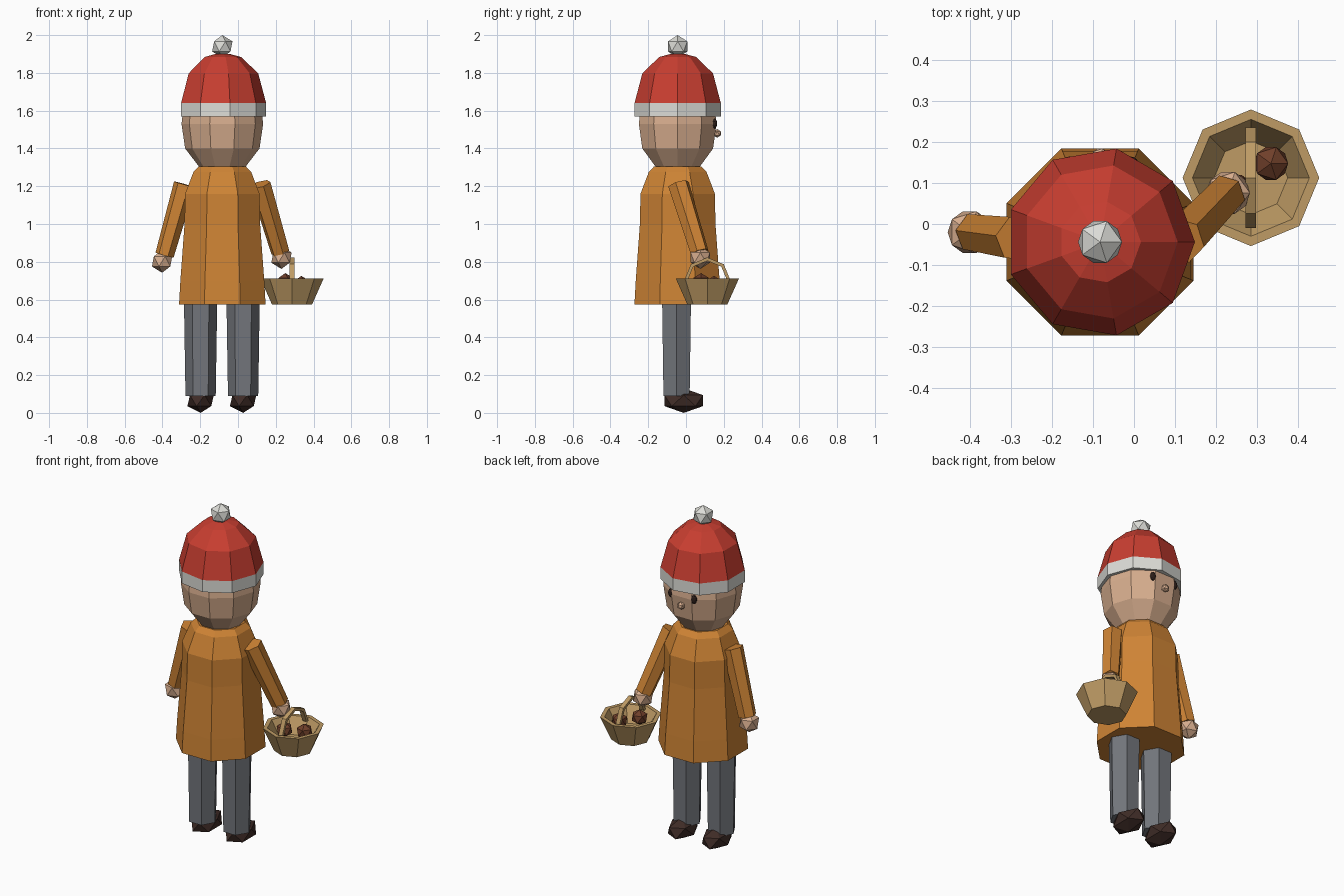
import bpy, bmesh, math
from mathutils import Vector, Matrix

if "Cube" in bpy.data.objects:
    bpy.data.objects.remove(bpy.data.objects["Cube"])

CX, CY = -0.083, -0.044   # body axis


def material(name, rgb):
    m = bpy.data.materials.new(name)
    m.diffuse_color = (*rgb, 1)
    m.use_nodes = True
    m.node_tree.nodes["Principled BSDF"].inputs["Base Color"].default_value = m.diffuse_color
    return m


COAT = material("orange coat", (0.62, 0.23, 0.035))
RED = material("red wool", (0.58, 0.048, 0.03))
WHITE = material("off white wool", (0.72, 0.72, 0.68))
SKIN = material("skin", (0.68, 0.42, 0.27))
GREY = material("grey trousers", (0.17, 0.18, 0.2))
SHOE = material("dark brown shoe", (0.05, 0.025, 0.02))
EYE = material("near black eye", (0.025, 0.013, 0.01))
STRAW = material("straw", (0.52, 0.33, 0.13))
NUT = material("chestnut brown", (0.16, 0.05, 0.023))


def finish(bm, name, mats):
    bmesh.ops.recalc_face_normals(bm, faces=bm.faces)
    me = bpy.data.meshes.new(name)
    bm.to_mesh(me)
    bm.free()
    for m in mats:
        me.materials.append(m)
    ob = bpy.data.objects.new(name, me)
    bpy.context.collection.objects.link(ob)
    return ob


def lathe(name, profile, sides, centre, mats, turn=0.0, band=None):
    """Revolve (radius, z) points; ends are capped. band picks a material by row."""
    bm = bmesh.new()
    rings = []
    for r, z in profile:
        rings.append([bm.verts.new((centre[0] + r * math.cos(turn + math.tau * i / sides),
                                    centre[1] + r * math.sin(turn + math.tau * i / sides), z))
                      for i in range(sides)])
    for k in range(len(rings) - 1):
        a, b = rings[k], rings[k + 1]
        for i in range(sides):
            j = (i + 1) % sides
            f = bm.faces.new((a[i], a[j], b[j], b[i]))
            f.material_index = band[k] if band else 0
    bm.faces.new(rings[0][::-1])
    top = bm.faces.new(rings[-1])
    top.material_index = band[-1] if band else 0
    return finish(bm, name, mats)


def ball(name, loc, scale, mat, sub=1):
    bm = bmesh.new()
    bmesh.ops.create_icosphere(bm, subdivisions=sub, radius=1)
    bmesh.ops.transform(bm, matrix=Matrix.Translation(loc) @ Matrix.Diagonal((*scale, 1)), verts=bm.verts)
    return finish(bm, name, [mat])


def limb(name, a, b, ra, rb, mat, sides=6):
    a, b = Vector(a), Vector(b)
    d = b - a
    bm = bmesh.new()
    bmesh.ops.create_cone(bm, cap_ends=True, segments=sides, radius1=ra, radius2=rb, depth=d.length)
    rot = d.to_track_quat('Z', 'Y').to_matrix().to_4x4()
    bmesh.ops.transform(bm, matrix=Matrix.Translation((a + b) / 2) @ rot, verts=bm.verts)
    return finish(bm, name, [mat])


# legs and shoes
for side, x in (("left", -0.198), ("right", 0.027)):
    lathe(side + "_leg", [(0.08, 0.09), (0.0885, 0.62)], 6, (x, -0.05), [GREY])
    ball(side + "_shoe", (x, -0.012, 0.065), (0.078, 0.12, 0.065), SHOE)

# coat: eight flat sides
k = 1 / math.cos(math.pi / 8)
lathe("coat", [(0.229 * k, 0.574), (0.222 * k, 0.70), (0.2 * k, 1.0), (0.197 * k, 1.16),
               (0.153 * k, 1.275), (0.125 * k, 1.305)], 8, (CX, CY), [COAT], math.pi / 8)

# arms and hands
limb("left_arm", (-0.283, -0.036, 1.21), (-0.389, -0.022, 0.835), 0.058, 0.05, COAT)
limb("right_arm", (0.117, -0.04, 1.21), (0.224, 0.072, 0.85), 0.058, 0.05, COAT)
ball("left_hand", (-0.402, -0.02, 0.802), (0.06, 0.06, 0.06), SKIN)
ball("right_hand", (0.23, 0.076, 0.822), (0.06, 0.06, 0.06), SKIN)

# head and face
lathe("head", [(0.122, 1.302), (0.197, 1.40), (0.216, 1.53), (0.205, 1.63)], 10, (CX, CY), [SKIN])
for side, s in (("left", -1), ("right", 1)):
    ball(side + "_eye", (CX + s * 0.075, 0.151, 1.532), (0.018, 0.014, 0.027), EYE, 2)
ball("nose", (CX, 0.165, 1.48), (0.023, 0.023, 0.023), SKIN)

# hat with brim band and pompom
lathe("hat", [(0.232, 1.569), (0.232, 1.64), (0.19, 1.797), (0.1, 1.884), (0.04, 1.90)],
      9, (CX, CY), [WHITE, RED], 0, [0, 1, 1, 1])
ball("pompom", (CX, CY, 1.94), (0.06, 0.06, 0.06), WHITE)

# basket: open bowl with a lip and inner wall
BX, BY = 0.286, 0.113
lathe("basket", [(0.106, 0.574), (0.167, 0.711), (0.143, 0.711), (0.09, 0.62)],
      8, (BX, BY), [STRAW])

# basket handle: four-segment arch band
bm = bmesh.new()
rows = []
for i in range(5):
    t = math.pi * i / 4
    rows.append([bm.verts.new((BX + dx, BY + r * math.cos(t), 0.70 + r * math.sin(t)))
                 for dx, r in ((-0.013, 0.123), (0.013, 0.123), (0.013, 0.105), (-0.013, 0.105))])
for a, b in zip(rows, rows[1:]):
    for i in range(4):
        j = (i + 1) % 4
        bm.faces.new((a[i], a[j], b[j], b[i]))
bm.faces.new(rows[0])
bm.faces.new(rows[-1])
finish(bm, "basket_handle", [STRAW])

# chestnuts
for i, loc in enumerate([(0.25, 0.08, 0.695), (0.335, 0.148, 0.68)]):
    ball("chestnut_%d" % (i + 1), loc, (0.047, 0.047, 0.045), NUT)
